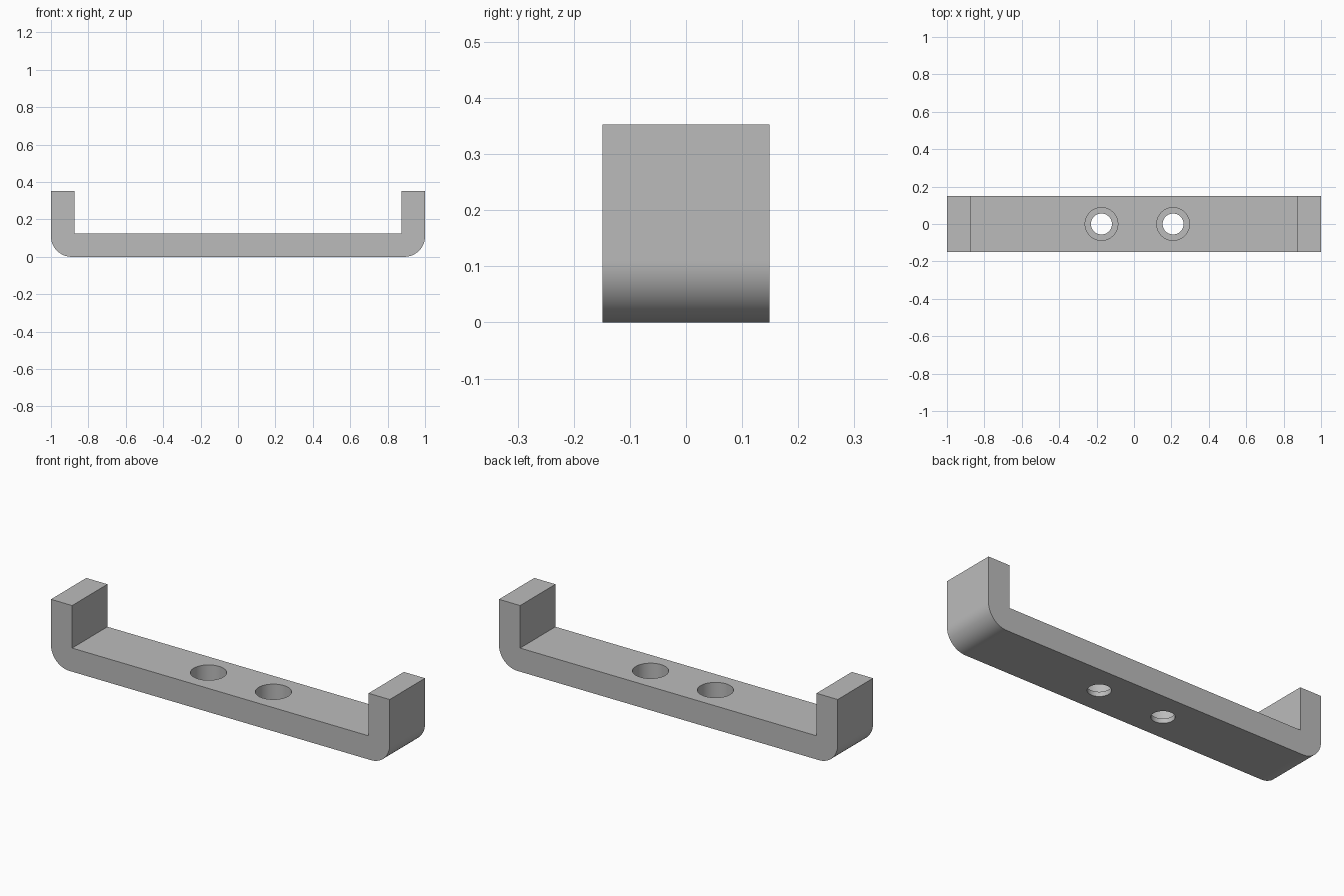
import bpy
import bmesh
from math import sin, cos, pi, radians
from mathutils import Matrix

cube = bpy.data.objects.get("Cube")
if cube:
    bpy.data.objects.remove(cube, do_unlink=True)

HALF_DEPTH = 0.149
HEIGHT = 0.353
THICK = 0.126
CORNER = 0.11

grey = bpy.data.materials.new("plain_grey")
grey.use_nodes = True
grey.diffuse_color = (0.5, 0.5, 0.5, 1)
grey.node_tree.nodes["Principled BSDF"].inputs["Base Color"].default_value = grey.diffuse_color


def finish(name, bm):
    bmesh.ops.recalc_face_normals(bm, faces=bm.faces)
    mesh = bpy.data.meshes.new(name)
    bm.to_mesh(mesh)
    bm.free()
    mesh.materials.append(grey)
    obj = bpy.data.objects.new(name, mesh)
    bpy.context.collection.objects.link(obj)
    return obj


def bore(name, x, radius, bottom, top):
    bm = bmesh.new()
    bmesh.ops.create_cone(bm, cap_ends=True, segments=64, radius1=radius, radius2=radius,
                          depth=top - bottom,
                          matrix=Matrix.Translation((x, 0, (bottom + top) / 2)))
    obj = finish(name, bm)
    obj.hide_render = True
    return obj


# U-shaped bracket: half outline with rounded outer corner, mirrored, then extruded
arc = [(1 - CORNER + CORNER * sin(a), CORNER - CORNER * cos(a))
       for a in [i * pi / 32 for i in range(17)]]
half = arc + [(1, HEIGHT), (0.875, HEIGHT), (0.875, THICK)]
outline = half + [(-x, z) for x, z in reversed(half)]
bm = bmesh.new()
face = bm.faces.new([bm.verts.new((x, -HALF_DEPTH, z)) for x, z in outline])
extruded = bmesh.ops.extrude_face_region(bm, geom=[face])
verts = [v for v in extruded["geom"] if isinstance(v, bmesh.types.BMVert)]
bmesh.ops.translate(bm, verts=verts, vec=(0, 2 * HALF_DEPTH, 0))
bracket = finish("bracket", bm)

# Two counterbored screw holes
bpy.context.view_layer.objects.active = bracket
for x in (-0.174, 0.209):
    for cutter in (bore("counterbore_cutter", x, 0.0875, 0.025, 0.3),
                   bore("screw_hole_cutter", x, 0.056, -0.1, 0.2)):
        mod = bracket.modifiers.new("hole", "BOOLEAN")
        mod.operation = "DIFFERENCE"
        mod.solver = "EXACT"
        mod.object = cutter
        bpy.ops.object.modifier_apply(modifier=mod.name)
        bpy.data.objects.remove(cutter, do_unlink=True)

# Smooth corners and bores, crisp edges elsewhere
bpy.ops.object.select_all(action="DESELECT")
bracket.select_set(True)
bpy.ops.object.shade_smooth_by_angle(angle=radians(30))
